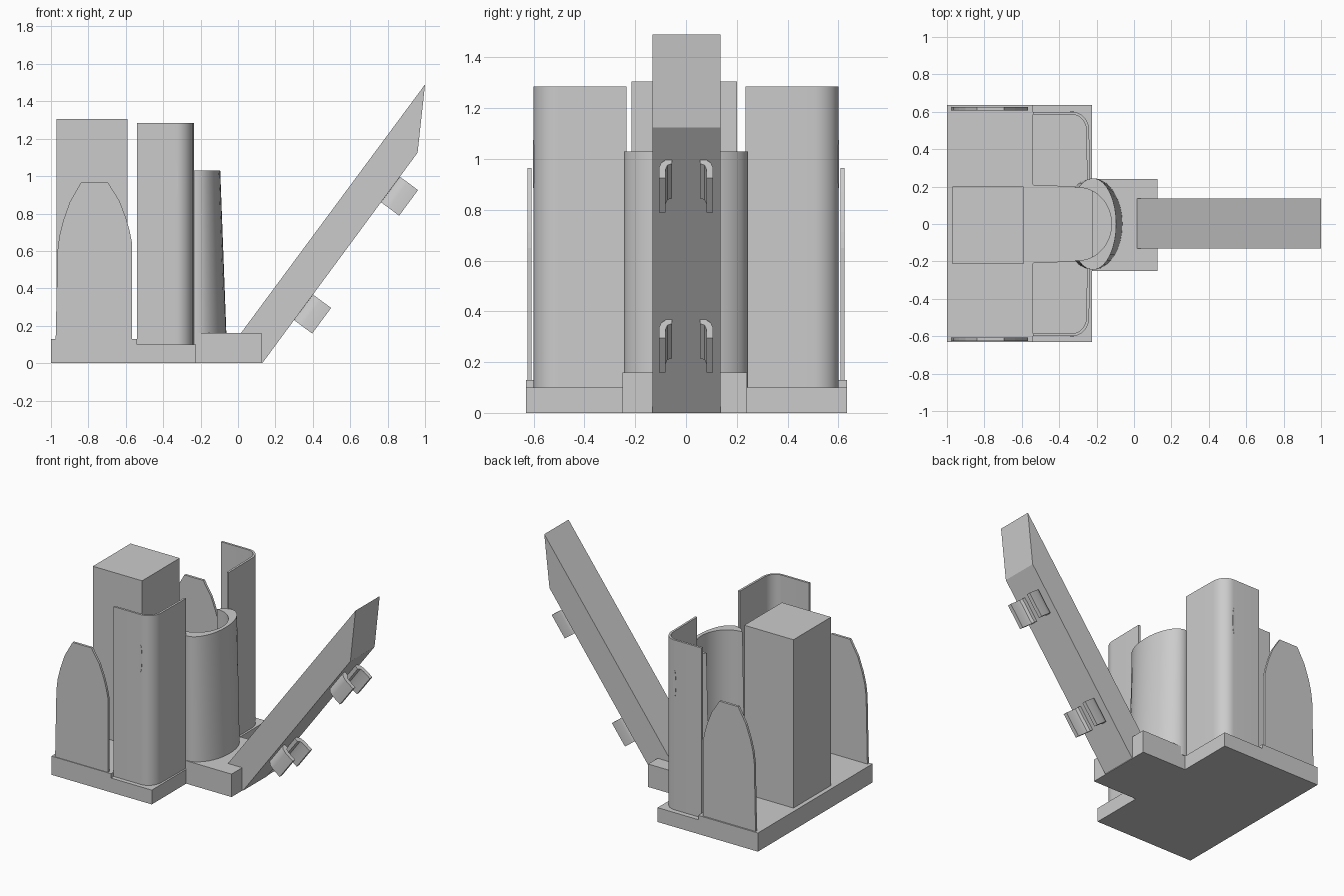
import bpy, bmesh, math
from mathutils import Vector

cube = bpy.data.objects.get("Cube")
if cube:
    bpy.data.objects.remove(cube, do_unlink=True)

grey = bpy.data.materials.new("plain grey")
grey.use_nodes = True
colour = (0.6, 0.6, 0.6, 1)
grey.diffuse_color = colour
grey.node_tree.nodes["Principled BSDF"].inputs["Base Color"].default_value = colour


def loft(name, lower, upper, smooth=False):
    """Solid between two matching outlines of 3D points."""
    bm = bmesh.new()
    a = [bm.verts.new(p) for p in lower]
    b = [bm.verts.new(p) for p in upper]
    bm.faces.new(a)
    bm.faces.new(b)
    n = len(a)
    for i in range(n):
        j = (i + 1) % n
        bm.faces.new((a[i], a[j], b[j], b[i]))
    bmesh.ops.recalc_face_normals(bm, faces=bm.faces)
    mesh = bpy.data.meshes.new(name)
    bm.to_mesh(mesh)
    bm.free()
    mesh.materials.append(grey)
    obj = bpy.data.objects.new(name, mesh)
    bpy.context.collection.objects.link(obj)
    if smooth:
        bpy.ops.object.select_all(action='DESELECT')
        obj.select_set(True)
        bpy.context.view_layer.objects.active = obj
        bpy.ops.object.shade_smooth_by_angle(angle=math.radians(35))
    return obj


def box(name, x0, x1, y0, y1, z0, z1):
    plan = [(x0, y0), (x1, y0), (x1, y1), (x0, y1)]
    loft(name, [(x, y, z0) for x, y in plan], [(x, y, z1) for x, y in plan])


def side_plate(name, profile, y0, y1, smooth=False):
    loft(name, [(x, y0, z) for x, z in profile], [(x, y1, z) for x, z in profile], smooth)


def arc(cx, cy, rx, ry, start, end, steps=24):
    angles = [math.radians(start + (end - start) * i / steps) for i in range(steps + 1)]
    return [(cx + rx * math.cos(t), cy + ry * math.sin(t)) for t in angles]


# Stepped base and tall block
box("rear_base", -1, -0.54, -0.63, 0.635, 0, 0.13)
box("middle_base", -0.54, -0.225, -0.63, 0.635, 0, 0.10)
box("front_base", -0.225, 0.125, -0.25, 0.24, 0, 0.16)
box("tall_block", -0.97, -0.59, -0.215, 0.2, 0.13, 1.305)

# Round-fronted plinth inside the curved shield
plinth = [(-0.54, -0.21)] + arc(-0.30, 0, 0.18, 0.2, -90, 90) + [(-0.54, 0.21)]
loft("plinth", [(x, y, 0.09) for x, y in plinth], [(x, y, 0.13) for x, y in plinth])

# Curved shield, leaning back toward its rim
inner = arc(-0.30, 0, 0.18, 0.195, 90, -90)


def shield_ring(rx, z):
    return [(x, y, z) for x, y in arc(-0.22, 0, rx, 0.245, -127, 127) + inner]


loft("curved_shield", shield_ring(0.16, 0.10), shield_ring(0.125, 1.03), True)

# Sloping beam
side_plate("sloping_beam", [(0.13, 0), (0.96, 1.125), (1, 1.49), (0.015, 0.16)], -0.132, 0.135)

# Rounded panel outline for the flanks
panel = [(-0.975, 0.12), (-0.965, 0.6), (-0.955, 0.68), (-0.935, 0.76), (-0.9, 0.86),
         (-0.84, 0.965), (-0.695, 0.965), (-0.635, 0.87), (-0.6, 0.78), (-0.58, 0.71),
         (-0.568, 0.65), (-0.568, 0.12)]

# Clip cross-section: sideways offset and distance out from the beam
clip_outer = [(0.055, -0.005), (0.08, 0), (0.098, 0.02), (0.106, 0.05), (0.107, 0.12)]
clip_inner = [(0.08, 0.12), (0.08, 0.06), (0.073, 0.035), (0.055, 0.025)]
along = Vector((0.6, 0, 0.81)).normalized()
out = Vector((0.81, 0, -0.6)).normalized()

for side, label in ((1, "back"), (-1, "front")):
    # Bent wall with a rounded corner
    outside = [(-0.54, 0.6)] + arc(-0.33, 0.5, 0.09, 0.1, 90, 0, 12) + [(-0.236, 0.235)]
    inside = [(-0.251, 0.235)] + arc(-0.33, 0.5, 0.075, 0.085, 0, 90, 12) + [(-0.54, 0.585)]
    wall = [(x, side * y) for x, y in outside + inside]
    loft(label + "_bent_wall", [(x, y, 0.10) for x, y in wall],
         [(x, y, 1.285) for x, y in wall], True)

    # Slim oval inlay in the wall
    oval = arc(-0.332, 0.98, 0.011, 0.095, 0, 345, 23)
    side_plate(label + "_oval_inlay", oval, side * 0.595, side * 0.602)

    # Flank panel
    side_plate(label + "_flank_panel", panel, side * 0.608, side * 0.625)

    # Pair of clips under the beam
    for place, x, z in (("lower", 0.30, 0.23), ("upper", 0.765, 0.86)):
        start = Vector((x, 0, z))
        ring = [start + out * d + Vector((0, side * y, 0)) for y, d in clip_outer + clip_inner]
        loft(f"{place}_{label}_clip", ring, [p + along * 0.17 for p in ring], True)
